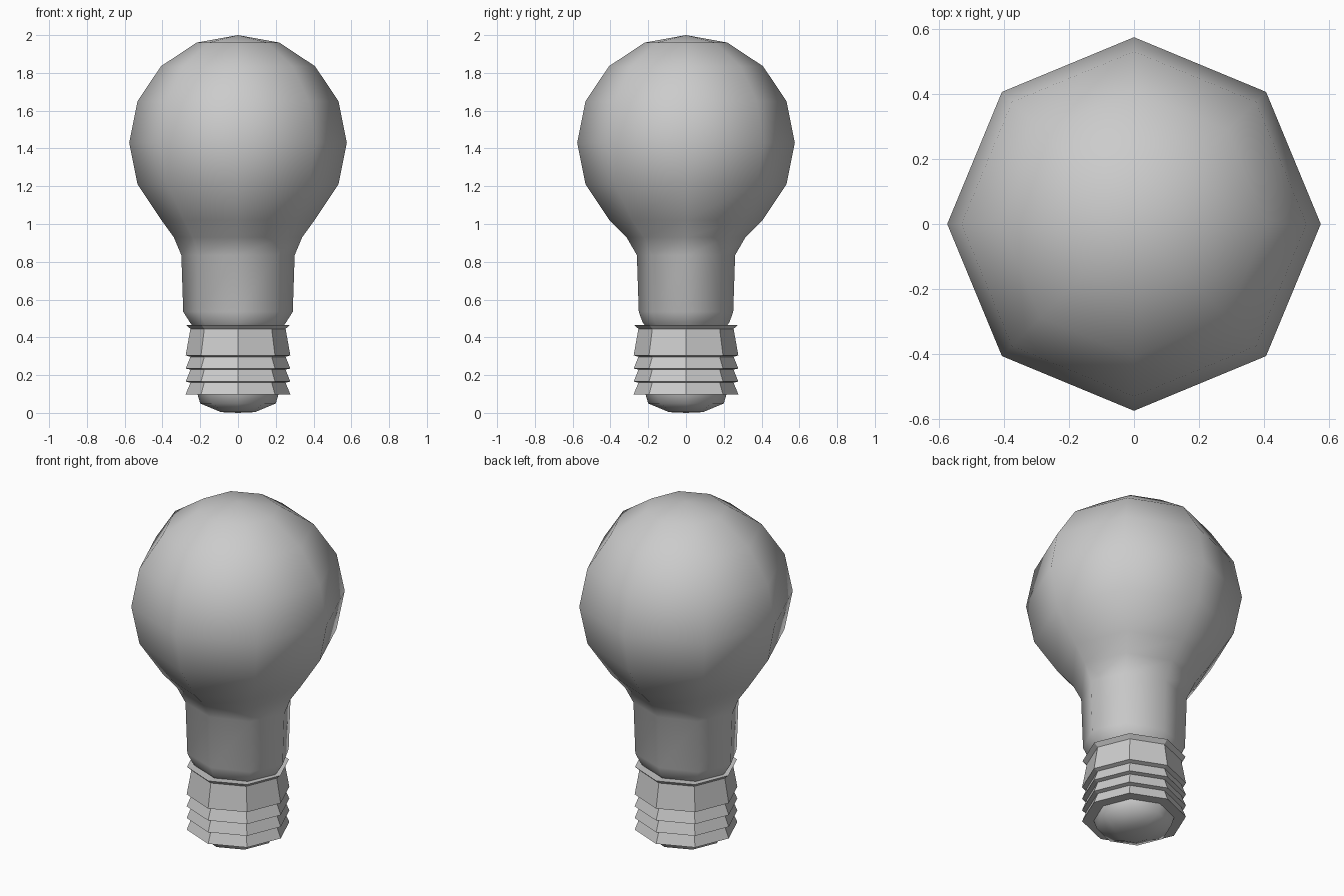
import bpy, bmesh, math

if "Cube" in bpy.data.objects:
    bpy.data.objects.remove(bpy.data.objects["Cube"])

SIDES = 8


def lathe(name, profile, smooth):
    """Revolve (x radius, y radius, z) points, bottom to top, into an octagonal body."""
    bm = bmesh.new()
    rings = []
    for rx, ry, z in profile:
        if rx == 0:
            rings.append([bm.verts.new((0, 0, z))] * SIDES)
        else:
            rings.append([bm.verts.new((rx * math.cos(math.tau * i / SIDES),
                                        ry * math.sin(math.tau * i / SIDES), z))
                          for i in range(SIDES)])
    for low, high in zip(rings, rings[1:]):
        for i in range(SIDES):
            j = (i + 1) % SIDES
            corners = list(dict.fromkeys((low[i], low[j], high[j], high[i])))
            face = bm.faces.new(corners)
            face.smooth = smooth
    bmesh.ops.recalc_face_normals(bm, faces=bm.faces)
    mesh = bpy.data.meshes.new(name)
    bm.to_mesh(mesh)
    bm.free()
    obj = bpy.data.objects.new(name, mesh)
    bpy.context.collection.objects.link(obj)
    return obj


def round_profile(points):
    return [(r, r, z) for r, z in points]


# Glass bulb: slightly oval neck blending into a round globe
neck = [(0.24, 0.215, 0.46), (0.255, 0.23, 0.48), (0.29, 0.25, 0.535),
        (0.30, 0.26, 0.835), (0.34, 0.315, 0.93)]
globe = round_profile([(0.405, 1.02), (0.532, 1.21), (0.576, 1.43), (0.532, 1.65),
                       (0.408, 1.835), (0.22, 1.96), (0, 2.0)])
lathe("glass_bulb", neck + globe, True)

# Screw base: stacked flared threads under a thin lip
threads = [(0.18, 0.098)]
for bottom, top in ((0.098, 0.16), (0.166, 0.229), (0.235, 0.297), (0.305, 0.445)):
    threads += [(0.277, bottom), (0.252, top)]
threads += [(0.275, 0.466), (0.22, 0.462)]
lathe("screw_base", round_profile(threads), False)

# Rounded electrical contact at the foot
lathe("base_contact", round_profile([(0, 0), (0.09, 0.004), (0.20, 0.05), (0.215, 0.1)]), True)
